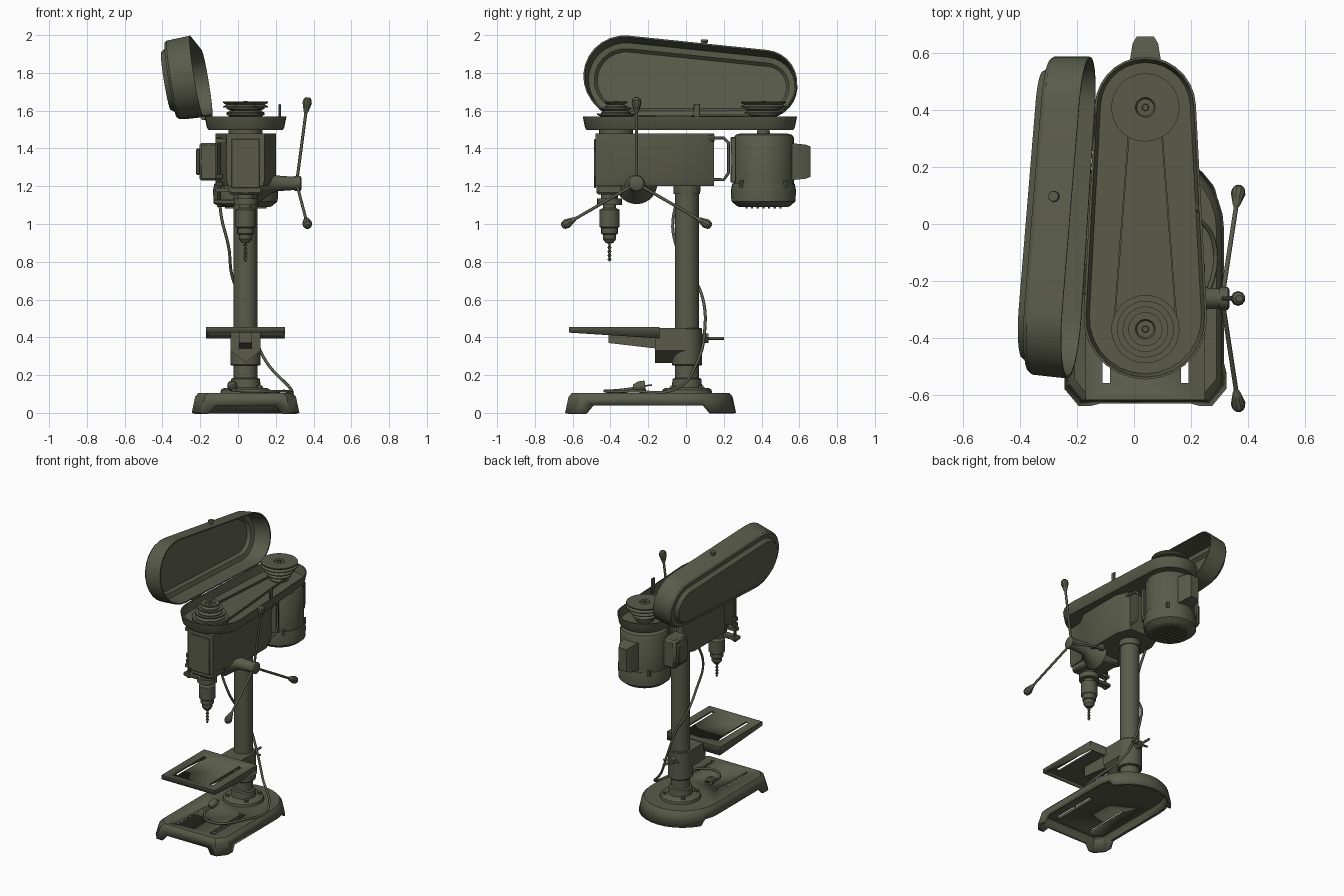
import bpy, bmesh
from math import sin, cos, pi, asin, atan2, hypot, radians
from mathutils import Vector, Matrix

if "Cube" in bpy.data.objects:
    bpy.data.objects.remove(bpy.data.objects["Cube"], do_unlink=True)

paint = bpy.data.materials.new("olive_grey_paint")
paint.use_nodes = True
paint.diffuse_color = (0.1, 0.105, 0.068, 1)
paint.node_tree.nodes["Principled BSDF"].inputs["Base Color"].default_value = paint.diffuse_color
paint.node_tree.nodes["Principled BSDF"].inputs["Roughness"].default_value = 0.6

CX = 0.04                 # common centre line of column, spindle and motor
SPINDLE_Y, MOTOR_Y = -0.37, 0.41


def link(name, data):
    ob = bpy.data.objects.new(name, data)
    bpy.context.collection.objects.link(ob)
    data.materials.append(paint)
    return ob


def loft(name, rings, start=True, end=True):
    """Skin a series of equal point rings, with optional end caps."""
    bm = bmesh.new()
    loops = [[bm.verts.new(p) for p in ring] for ring in rings]
    n = len(loops[0])
    for a, b in zip(loops, loops[1:]):
        for i in range(n):
            j = (i + 1) % n
            bm.faces.new((a[i], a[j], b[j], b[i]))
    if start:
        bm.faces.new(loops[0][::-1])
    if end:
        bm.faces.new(loops[-1])
    bmesh.ops.recalc_face_normals(bm, faces=bm.faces)
    me = bpy.data.meshes.new(name)
    bm.to_mesh(me)
    bm.free()
    me.shade_smooth()
    me.set_sharp_from_angle(angle=radians(32))
    return link(name, me)


def lathe(name, base, profile, axis=(0, 0, 1), n=28):
    """Turn (height, radius) pairs about an axis."""
    rot = Vector(axis).to_track_quat("Z", "Y")
    turn = [2 * pi * i / n for i in range(n)]
    return loft(name, [[Vector(base) + rot @ Vector((r * cos(t), r * sin(t), h)) for t in turn]
                       for h, r in profile])


def box(name, x, y, z, bevel=0.0):
    ring = lambda h: [(x[0], y[0], h), (x[1], y[0], h), (x[1], y[1], h), (x[0], y[1], h)]
    ob = loft(name, [ring(z[0]), ring(z[1])])
    if bevel:
        ob.modifiers.new("bevel", "BEVEL").width = bevel
    return ob


def tube(name, points, radius, smooth=True):
    cu = bpy.data.curves.new(name, "CURVE")
    cu.dimensions, cu.bevel_depth, cu.bevel_resolution = "3D", radius, 2
    cu.use_fill_caps = True
    cu.resolution_u = 8
    sp = cu.splines.new("BEZIER")
    sp.bezier_points.add(len(points) - 1)
    for bp, p in zip(sp.bezier_points, points):
        bp.co = p
        bp.handle_left_type = bp.handle_right_type = "AUTO" if smooth else "VECTOR"
    return link(name, cu)


def cut(target, cutter):
    cutter.hide_render = True
    cutter.hide_set(True)
    m = target.modifiers.new("cut", "BOOLEAN")
    m.operation, m.object, m.solver = "DIFFERENCE", cutter, "EXACT"


def shell(ob, thickness):
    m = ob.modifiers.new("shell", "SOLIDIFY")
    m.thickness, m.offset = thickness, -1


def capsule(c1, r1, c2, r2, n=14):
    """Outline of two unequal circles joined by tangents."""
    dx, dy = c2[0] - c1[0], c2[1] - c1[1]
    phi, a = atan2(dy, dx), asin((r1 - r2) / hypot(dx, dy))
    pts = []
    for c, r, s, e in ((c2, r2, phi - pi / 2 + a, phi + pi / 2 - a),
                       (c1, r1, phi + pi / 2 - a, phi + 3 * pi / 2 + a)):
        for i in range(n + 1):
            t = s + (e - s) * i / n
            pts.append((c[0] + r * cos(t), c[1] + r * sin(t)))
    return pts


# Base: hollow casting with square front, round back, arches and slots
def base_ring(inset, z):
    w = 0.285 - inset
    f = -0.64 + inset
    pts = [(-w, f + 0.06), (-w + 0.05, f), (w - 0.05, f), (w, f + 0.06)]
    pts += [(w * cos(t), -0.02 + w * sin(t)) for t in [pi * i / 16 for i in range(17)]]
    return [(CX + x, y, z) for x, y in pts]

base = loft("base", [base_ring(0, 0), base_ring(0.018, 0.085), base_ring(0.035, 0.105)], start=False)
shell(base, 0.022)
side_arch = [(-0.53, -0.01), (-0.49, 0.038), (0.09, 0.038), (0.13, -0.01)]
front_arch = [(-0.2, -0.01), (-0.16, 0.038), (0.16, 0.038), (0.2, -0.01)]
cut(base, loft("side_arch_cutter", [[(x, y, z) for y, z in side_arch] for x in (-0.5, 0.5)]))
cut(base, loft("front_arch_cutter", [[(CX + x, y, z) for x, z in front_arch] for y in (-0.8, -0.5)]))

# Work table: thin hollow plate, deeper toward the column
def table_ring(zf, zb):
    return [(-0.17, -0.62, zf), (0.25, -0.62, zf), (0.25, -0.14, zb), (-0.17, -0.14, zb)]

table = loft("table", [table_ring(0.425, 0.395), table_ring(0.455, 0.455)], start=False)
shell(table, 0.018)
for side in (-1, 1):
    x = CX + side * 0.138
    slot = box("slot_cutter", (x - 0.013, x + 0.013), (-0.56, -0.22), (0.06, 0.6))
    cut(base, slot)
    cut(table, slot)
arm = [(-0.41, 0.44), (-0.41, 0.37), (-0.15, 0.34), (-0.15, 0.44)]
loft("table_arm", [[(x, y, z) for y, z in arm] for x in (0.005, 0.075)])
block = [(-0.08, 0.45), (-0.08, 0.33), (0, 0.265), (0.08, 0.33), (0.08, 0.45)]
loft("table_clamp_block", [[(CX + x, y, z) for x, z in block] for y in (-0.165, 0.0)])
lathe("table_clamp_collar", (CX, 0.005, 0.25), [(0, 0.075), (0.005, 0.08), (0.195, 0.08), (0.2, 0.075)])
lathe("clamp_bolt", (CX, 0.07, 0.395), [(0, 0.024), (0.05, 0.024), (0.05, 0.008), (0.13, 0.008)], (0, 1, 0), 12)
tube("clamp_lever", [(-0.02, 0.11, 0.4), (0.1, 0.11, 0.39)], 0.007)

# Column with its bolted foot and top collar
lathe("column", (CX, 0.005, 0.1), [(0, 0.063), (1.12, 0.063)])
lathe("column_foot", (CX, 0.005, 0.1),
      [(0, 0.135), (0.022, 0.13), (0.03, 0.12), (0.035, 0.08), (0.08, 0.076), (0.085, 0.065)])
lathe("column_collar", (CX, 0.005, 1.16), [(0, 0.07), (0.05, 0.072)])
for i in range(4):
    t = pi / 4 + i * pi / 2
    lathe("foot_bolt", (CX + 0.105 * cos(t), 0.005 + 0.105 * sin(t), 0.12), [(0, 0.015), (0.025, 0.015)], n=6)

# Head casting: narrow nose flaring into a wide body, tapered at the rear
def head_ring(z, grow=0):
    half = [(0.10, -0.48), (0.105, -0.37), (0.16, -0.27), (0.16, 0.05), (0.12, 0.148)]
    pts = half + [(-x, y) for x, y in half[::-1]]
    return [(CX + x * (1 + grow), y, z) for x, y in pts]

head = loft("head", [head_ring(1.2, -0.08), head_ring(1.23), head_ring(1.478)])
box("nose_bottom", (-0.05, 0.13), (-0.475, -0.21), (1.155, 1.21), 0.012)
box("nose_panel", (-0.035, 0.115), (-0.486, -0.476), (1.19, 1.45), 0.003)
lathe("spindle_boss", (CX, SPINDLE_Y, 1.47), [(0, 0.09), (0.04, 0.09)])

# Quill, chuck and twist drill
SY = -0.405
lathe("quill", (CX, SY, 1.08), [(0, 0.035), (0.02, 0.035), (0.02, 0.065), (0.055, 0.065), (0.055, 0.045), (0.09, 0.045)])
lathe("chuck", (CX, SY, 0.9), [(0, 0.02), (0.02, 0.035), (0.06, 0.036), (0.08, 0.045), (0.085, 0.053),
                               (0.175, 0.053), (0.185, 0.035)])
lathe("chuck_key_ring", (CX, SY, 0.945), [(0, 0.038), (0.005, 0.044), (0.03, 0.044)], n=20)
drill = []
for i in range(25):
    r, s = (0.011 if i > 1 else 0.001 + 0.005 * i), i * 0.65
    drill.append([(CX + r * (cos(t) * cos(s) - 0.45 * sin(t) * sin(s)),
                   SY + r * (cos(t) * sin(s) + 0.45 * sin(t) * cos(s)), 0.8 + i * 0.0045)
                  for t in [2 * pi * k / 8 for k in range(8)]])
loft("drill_bit", drill)

# Depth stop beside the nose
box("depth_stop_arm", (-0.13, CX), (-0.435, -0.385), (1.105, 1.13), 0.005)
lathe("depth_rod", (-0.1, -0.41, 1.09), [(0, 0.01), (0.37, 0.01)], n=10)
for z in (1.1, 1.2, 1.24, 1.43):
    lathe("depth_nut", (-0.1, -0.41, z), [(0, 0.02), (0.022, 0.02)], n=8)
for z in (1.17, 1.43):
    box("depth_bracket", (-0.12, -0.04), (-0.43, -0.39), (z, z + 0.02))

# Feed hub with three knobbed spokes
HUB = Vector((0.31, -0.262, 1.215))
lathe("feed_boss", (0.1, HUB.y, HUB.z), [(0, 0.11), (0.075, 0.055), (0.1, 0.042), (0.215, 0.034)], (1, 0, 0))
lathe("feed_hub", (0.3, HUB.y, HUB.z), [(0, 0.04), (0.03, 0.04), (0.036, 0.03)], (1, 0, 0))
for i in range(3):
    t = pi / 2 + i * 2 * pi / 3
    tip = HUB + Vector((0.06, 0.455 * cos(t), 0.455 * sin(t)))
    d = (tip - HUB).normalized()
    tube("feed_spoke", [HUB, tip - d * 0.06], 0.008, False)
    lathe("feed_knob", tip - d * 0.085, [(0, 0.008), (0.01, 0.013), (0.055, 0.026), (0.075, 0.022), (0.085, 0.012)], d, 10)

# Motor with ribbed lower shell, vents and side boxes
lathe("motor_body", (CX, MOTOR_Y + 0.002, 1.2), [(0, 0.16), (0.255, 0.16), (0.272, 0.15), (0.28, 0.12)], n=32)
lathe("motor_fan_cover", (CX, MOTOR_Y, 1.09), [(0, 0.13), (0.005, 0.14), (0.03, 0.17), (0.09, 0.172), (0.125, 0.165)], n=32)
lathe("motor_shaft", (CX, MOTOR_Y, 1.47), [(0, 0.035), (0.16, 0.02)], n=16)
for i in range(-3, 4):
    w = (0.11 ** 2 - (i * 0.03) ** 2) ** 0.5
    box("vent_bar", (CX - w, CX + w), (MOTOR_Y + i * 0.03 - 0.006, MOTOR_Y + i * 0.03 + 0.006), (1.083, 1.092))
for i in range(4):
    t = pi / 4 + i * pi / 2
    lathe("motor_screw", (CX + 0.165 * cos(t), MOTOR_Y + 0.165 * sin(t), 1.19), [(0, 0.012), (0.04, 0.012)], n=8)

def end_box(y, w, z1, z2):
    return [(CX - w, y, z1), (CX + w, y, z1), (CX + w, y, z2), (CX - w, y, z2)]

loft("capacitor_box", [end_box(0.54, 0.06, 1.23, 1.43), end_box(0.635, 0.045, 1.24, 1.42), end_box(0.66, 0.03, 1.25, 1.41)])
box("switch_box", (-0.205, -0.1), (0.27, 0.42), (1.23, 1.43), 0.012)
box("switch_plate", (-0.222, -0.2), (0.29, 0.4), (1.26, 1.4), 0.006)

# Motor mount: plate and bent slide rods
box("motor_plate", (-0.06, 0.14), (0.236, 0.265), (1.22, 1.46), 0.004)
for x in (-0.075, 0.155):
    tube("slide_rod", [(x, 0.08, 1.455), (x, 0.2, 1.455), (x, 0.225, 1.43), (x, 0.225, 1.27),
                       (x, 0.2, 1.235), (x, 0.08, 1.235)], 0.008, False)
    lathe("rod_clamp", (x, 0.1, 1.455), [(0, 0.02), (0.05, 0.02)], (0, 1, 0), 10)

# Belt tray
def tray_ring(inset, z):
    return [(x, y, z) for x, y in capsule((CX, -0.33), 0.217 - inset, (CX, MOTOR_Y), 0.178 - inset)]

loft("belt_tray", [tray_ring(0.02, 1.498), tray_ring(0.012, 1.51), tray_ring(0, 1.57),
                   tray_ring(0.008, 1.57), tray_ring(0.02, 1.515)])
box("lid_latch", (0.215, 0.228), (0.04, 0.075), (1.53, 1.635), 0.004)

# Stepped pulleys, one the inverse of the other, and the belt
steps = [0.12, 0.1, 0.08, 0.06]
for label, y, radii in (("spindle", SPINDLE_Y, steps), ("motor", MOTOR_Y, steps[::-1])):
    prof = []
    for i, r in enumerate(radii):
        h = i * 0.032
        prof += [(h, r), (h + 0.006, r), (h + 0.016, r - 0.018), (h + 0.026, r), (h + 0.032, r)]
    lathe(label + "_pulley", (CX, y, 1.52), prof + [(0.128, 0.035), (0.118, 0.03), (0.118, 0.012), (0.132, 0.01)], n=32)
belt = [[(x, y, z) for x, y in capsule((CX, SPINDLE_Y), 0.108 + g, (CX, MOTOR_Y), 0.048 + g)]
        for g, z in ((0, 1.529), (0.006, 1.529), (0.006, 1.543), (0, 1.543), (0, 1.529))]
loft("belt", belt, False, False)

# Open lid standing on its hinge, leaning outward
LID = Matrix(((0.065, -0.16, -0.985), (0.998, 0.01, 0.06), (0, 0.987, -0.16)))
HINGE = Vector((-0.163, 0, 1.567))
at = lambda u, v, w: HINGE + LID @ Vector((u, v, w))

def lid_ring(inset, w):
    return [at(u, v, w) for u, v in capsule((-0.33, 0.22), 0.217 - inset, (MOTOR_Y, 0.182), 0.178 - inset)]

loft("lid", [lid_ring(0.065, 0.148), lid_ring(0.05, 0.128), lid_ring(0.02, 0.122), lid_ring(0.008, 0), lid_ring(0, 0),
             lid_ring(0.006, 0.125), lid_ring(0.016, 0.138), lid_ring(0.045, 0.14), lid_ring(0.062, 0.165)])
lathe("lid_knob", at(0.09, 0.395, 0.06), [(0, 0.01), (0.015, 0.01), (0.015, 0.02), (0.028, 0.018)], LID.col[1], 12)
for u in (-0.25, 0.3):
    lathe("hinge", at(u, -0.005, 0.005), [(0, 0.012), (0.09, 0.012)], LID.col[0], 10)

# Power cord trailing down to a plug on the base
tube("power_cord", [(-0.1, 0.02, 1.25), (-0.09, -0.065, 1.05), (-0.05, -0.05, 0.88), (-0.03, 0.04, 0.72), (0.02, 0.09, 0.6),
                    (0.07, 0.1, 0.45), (0.15, 0.06, 0.27), (0.28, -0.06, 0.125), (0.24, -0.28, 0.115),
                    (0.1, -0.43, 0.115), (-0.02, -0.35, 0.12), (-0.03, -0.27, 0.13)], 0.008)
lathe("plug", (-0.03, -0.28, 0.135), [(0, 0.014), (0.03, 0.027), (0.065, 0.027)], (0, 1, 0.15), 12)
for x in (-0.04, -0.02):
    tube("plug_pin", [(x, -0.22, 0.143), (x, -0.18, 0.148)], 0.004)
